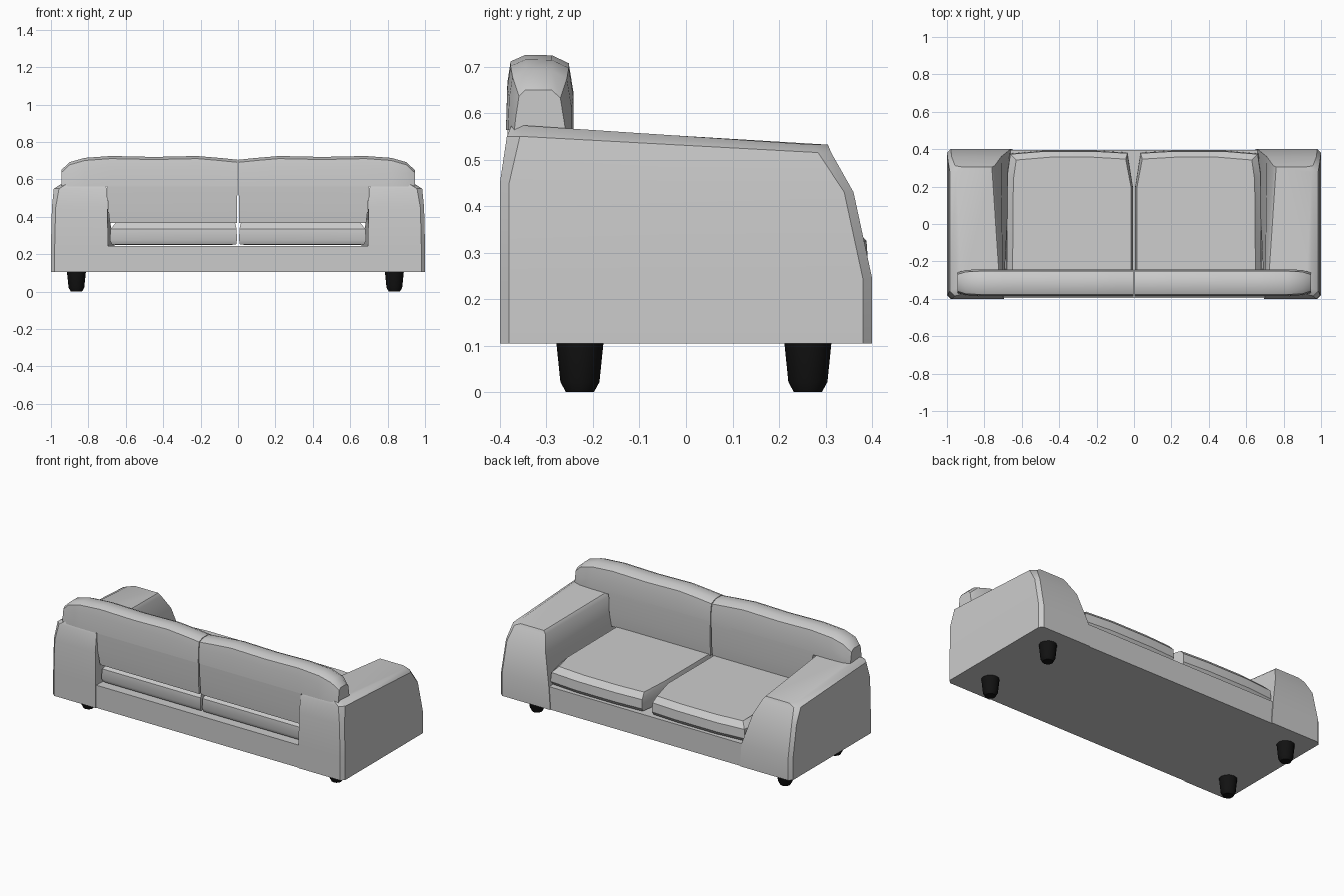
import bpy
import bmesh
from math import cos, sin, tau

cube = bpy.data.objects.get("Cube")
if cube:
    bpy.data.objects.remove(cube, do_unlink=True)


def material(name, rgb):
    mat = bpy.data.materials.new(name)
    mat.use_nodes = True
    mat.diffuse_color = (*rgb, 1)
    mat.node_tree.nodes["Principled BSDF"].inputs["Base Color"].default_value = (*rgb, 1)
    return mat


fabric = material("light grey fabric", (0.6, 0.6, 0.6))
black = material("black plastic", (0.006, 0.006, 0.006))


def loft(name, rings, mat, mirrored=True, angle=0.6):
    """Skin a stack of equal-length rings, cap both ends, optionally mirror over x."""
    bm = bmesh.new()
    loops = [[bm.verts.new(p) for p in ring] for ring in rings]
    for low, high in zip(loops, loops[1:]):
        for i in range(len(low)):
            j = (i + 1) % len(low)
            bm.faces.new((low[i], low[j], high[j], high[i]))
    bm.faces.new(loops[0][::-1])
    bm.faces.new(loops[-1])
    bmesh.ops.recalc_face_normals(bm, faces=bm.faces)
    mesh = bpy.data.meshes.new(name)
    bm.to_mesh(mesh)
    bm.free()
    mesh.materials.append(mat)
    obj = bpy.data.objects.new(name, mesh)
    bpy.context.collection.objects.link(obj)
    if mirrored:
        obj.modifiers.new("Mirror", "MIRROR").use_mirror_merge = False
    bpy.ops.object.select_all(action="DESELECT")
    obj.select_set(True)
    bpy.context.view_layer.objects.active = obj
    bpy.ops.object.shade_smooth_by_angle(angle=angle)
    return obj


def box_ring(x0, x1, y0, y1, z):
    return [(x0, y0, z), (x1, y0, z), (x1, y1, z), (x0, y1, z)]


# Base between the arms
loft("base", [box_ring(-0.72, 0.72, -0.395, 0.395, z) for z in (0.105, 0.245)], fabric, False)


# Arms: outline rings going up, with leaning front and sloping top
def arm_ring(outer, back, front, inner_front, inner_back, z_back, z_front, cut=0.02):
    return [(inner_back, back, z_back), (outer - cut, back, z_back),
            (outer, back + cut, z_back), (outer, front - cut, z_front),
            (outer - cut, front, z_front), (inner_front, front, z_front)]


loft("arms", [
    arm_ring(1.0, -0.4, 0.4, 0.65, 0.695, 0.105, 0.105),
    arm_ring(1.0, -0.4, 0.4, 0.66, 0.695, 0.245, 0.245),
    arm_ring(0.995, -0.4, 0.36, 0.71, 0.698, 0.45, 0.43),
    arm_ring(0.985, -0.385, 0.312, 0.745, 0.70, 0.55, 0.515, 0.028),
    arm_ring(0.95, -0.375, 0.305, 0.76, 0.715, 0.573, 0.532, 0.03),
], fabric)


# Seat cushions: puffy pads with the inner front corner cut back
def seat_ring(inset, z, z_front):
    x0, x1, y0, y1 = 0.006 + inset * 0.3, 0.685 - inset, -0.36 + inset, 0.392 - inset
    return [(x0, y0, z), (x1, y0, z), (x1 - 0.005, y1 - 0.12, z), (x1 - 0.02, y1 - 0.015, z_front),
            (x1 - 0.2, y1, z_front), (x0 + 0.2, y1, z_front),
            (x0 + 0.028, y1 - 0.01, z_front), (x0, 0.2, z)]


loft("seat_cushions", [
    seat_ring(0.012, 0.252, 0.25),
    seat_ring(0.0, 0.275, 0.27),
    seat_ring(0.004, 0.335, 0.325),
    seat_ring(0.035, 0.372, 0.358),
], fabric)

# Back cushions: lower pad between the arms
loft("lower_back_cushions", [
    box_ring(0.006, 0.685, -0.372, -0.25, 0.366),
    box_ring(0.005, 0.695, -0.38, -0.242, 0.45),
    box_ring(0.003, 0.7, -0.384, -0.242, 0.58),
], fabric)


# Back cushions: rounded upper roll resting over the arms
def roll_ring(x, top, inset=0.0):
    back, front = -0.387 + inset, -0.242 - inset
    profile = [(back, 0.563), (back + 0.003, top - 0.06), (back + 0.01, top - 0.014),
               (-0.345, top), (-0.288, top - 0.001), (front - 0.01, top - 0.018),
               (front, top - 0.08), (front, 0.563)]
    return [(x, y, z) for y, z in profile]


loft("upper_back_cushions", [
    roll_ring(0.002, 0.705), roll_ring(0.1, 0.715), roll_ring(0.22, 0.725),
    roll_ring(0.45, 0.72), roll_ring(0.68, 0.725), roll_ring(0.82, 0.715),
    roll_ring(0.9, 0.692, 0.004), roll_ring(0.945, 0.65, 0.018),
], fabric)

# Feet: faceted tapered stubs
FOOT_PROFILE = [(0.03, 0.0), (0.042, 0.022), (0.051, 0.11)]
for x, side in ((0.836, "left"), (-0.864, "right")):
    for y, end in ((-0.228, "front"), (0.262, "rear")):
        rings = [[(x + r * cos(tau * i / 12), y + r * sin(tau * i / 12), z) for i in range(12)]
                 for r, z in FOOT_PROFILE]
        loft(f"{end}_{side}_foot", rings, black, False)
